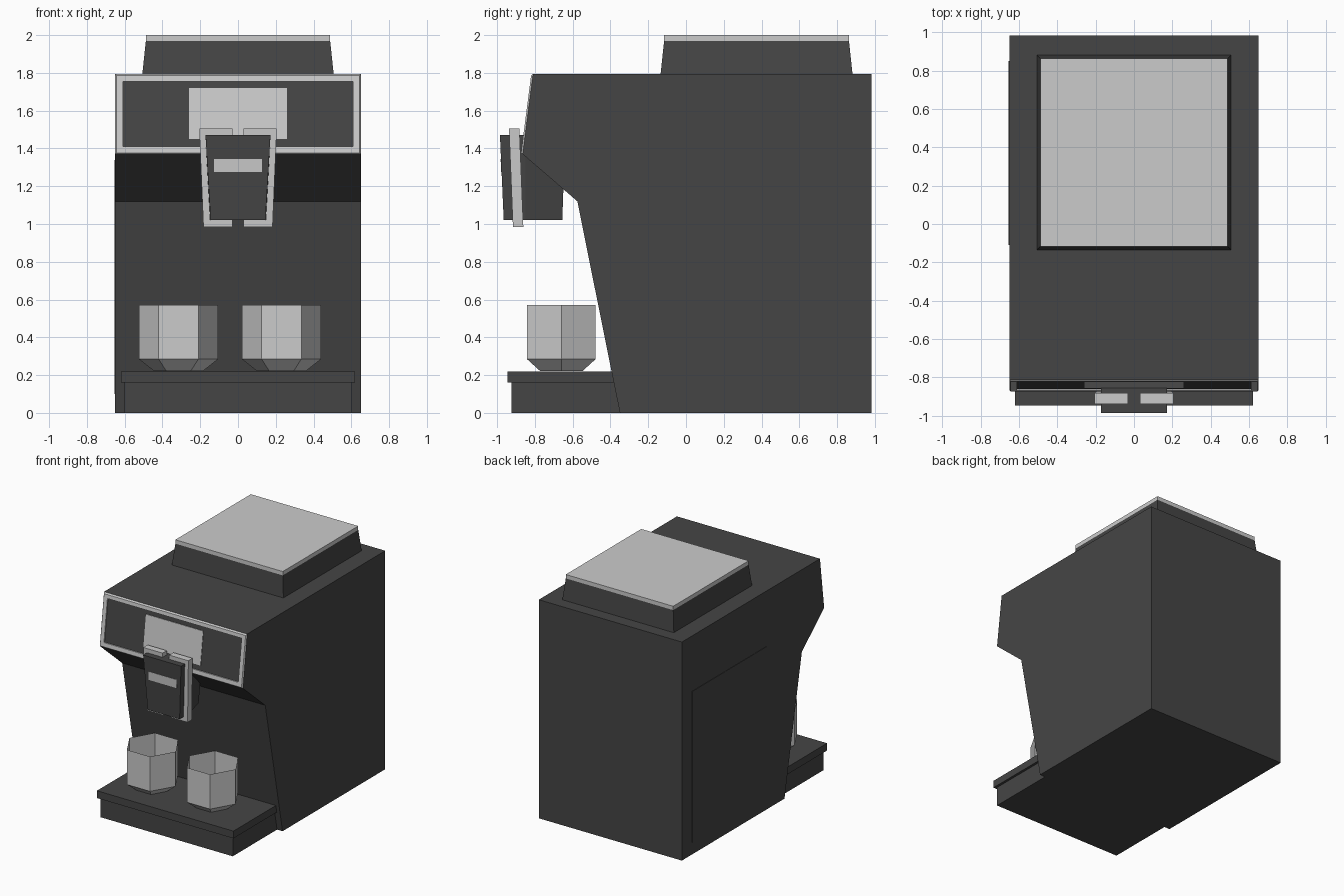
import bpy, bmesh, math

if "Cube" in bpy.data.objects:
    bpy.data.objects.remove(bpy.data.objects["Cube"])


def material(name, v):
    m = bpy.data.materials.new(name)
    m.diffuse_color = (v, v, v, 1)
    m.use_nodes = True
    m.node_tree.nodes["Principled BSDF"].inputs["Base Color"].default_value = m.diffuse_color
    return m


DARK = material("dark_plastic", 0.06)
LIGHT = material("light_metal", 0.6)


def loft(name, loops, mat, cap_start=True, cap_end=True):
    """Skin a series of equal-length point loops."""
    bm = bmesh.new()
    rings = [[bm.verts.new(p) for p in loop] for loop in loops]
    n = len(rings[0])
    for a, b in zip(rings, rings[1:]):
        for i in range(n):
            j = (i + 1) % n
            bm.faces.new((a[i], a[j], b[j], b[i]))
    if cap_start:
        bm.faces.new(rings[0][::-1])
    if cap_end:
        bm.faces.new(rings[-1])
    bmesh.ops.recalc_face_normals(bm, faces=bm.faces)
    me = bpy.data.meshes.new(name)
    bm.to_mesh(me)
    bm.free()
    me.materials.append(mat)
    ob = bpy.data.objects.new(name, me)
    bpy.context.collection.objects.link(ob)
    return ob


def rect(x0, x1, y0, y1, z):
    return [(x0, y0, z), (x1, y0, z), (x1, y1, z), (x0, y1, z)]


def box(name, x0, x1, y0, y1, z0, z1, mat):
    return loft(name, [rect(x0, x1, y0, y1, z0), rect(x0, x1, y0, y1, z1)], mat)


# Main housing: side profile extruded across x
profile = [(-0.35, 0), (0.982, 0), (0.982, 1.795), (-0.81, 1.795),
           (-0.865, 1.37), (-0.575, 1.12)]
loft("housing", [[(x, y, z) for y, z in profile] for x in (-0.65, 0.65)], DARK)

# Slightly raised water tank panel on the left side
box("tank_panel", -0.653, -0.64, -0.11, 0.85, 0.1, 1.34, DARK)


# Control fascia on the sloping front
def fascia_rect(hw, z0, z1, out):
    y = lambda z: -0.865 + (z - 1.37) * 0.055 / 0.425 - out
    return [(-hw, y(z0), z0), (hw, y(z0), z0), (hw, y(z1), z1), (-hw, y(z1), z1)]


loft("fascia_frame", [fascia_rect(0.65, 1.37, 1.795, 0),
                      fascia_rect(0.643, 1.377, 1.785, 0.009),
                      fascia_rect(0.61, 1.41, 1.755, 0.009),
                      fascia_rect(0.61, 1.41, 1.755, 0)], LIGHT, False, False)
loft("display", [fascia_rect(0.26, 1.45, 1.72, -0.01),
                 fascia_rect(0.26, 1.45, 1.72, 0.004)], LIGHT)

# Bean hopper and lid
loft("hopper", [rect(-0.507, 0.507, -0.135, 0.882, 1.79),
                rect(-0.488, 0.488, -0.116, 0.863, 1.968)], DARK)
box("hopper_lid", -0.488, 0.488, -0.116, 0.863, 1.968, 2.0, LIGHT)

# Drip tray
box("drip_tray_base", -0.6, 0.6, -0.925, -0.34, 0, 0.16, DARK)
box("drip_tray_top", -0.62, 0.62, -0.945, -0.38, 0.16, 0.22, DARK)


# Spout block, tapering towards the back
def spout_loop(yt, yb, wt, wb, zt=1.47):
    return [(-wb, yb, 1.02), (wb, yb, 1.02), (wt, yt, zt), (-wt, yt, zt)]


loft("spout", [spout_loop(-0.985, -0.965, 0.172, 0.145),
               spout_loop(-0.85, -0.85, 0.172, 0.145),
               spout_loop(-0.645, -0.655, 0.12, 0.1, 1.3)], DARK)


def spout_front(z):
    return -0.985 + (1.47 - z) * 0.02 / 0.45


loft("spout_badge", [[(x, spout_front(z) - d, z) for x, z in
                      ((-0.128, 1.275), (0.128, 1.275), (0.128, 1.345), (-0.128, 1.345))]
                     for d in (-0.01, 0.002)], LIGHT)

# Pair of C-shaped trim brackets wrapping the spout
trim = [(0.03, 1.505), (0.205, 1.505), (0.183, 0.985), (0.03, 0.985),
        (0.03, 1.02), (0.147, 1.02), (0.172, 1.47), (0.03, 1.47)]
for side, s in (("left", -1), ("right", 1)):
    loft("spout_trim_" + side,
         [[(s * x, -0.937 + (1.505 - z) * 0.04 + d, z) for x, z in trim]
          for d in (0, 0.055)], LIGHT)

# Hexagonal open cups
for side, cx in (("left", -0.315), ("right", 0.23)):
    loops = [[(cx + r * math.cos(k * math.pi / 3), -0.66 + r * math.sin(k * math.pi / 3), z)
              for k in range(6)] for r, z in ((0.13, 0.222), (0.21, 0.285), (0.21, 0.57))]
    loft("cup_" + side, loops, LIGHT, True, False)
